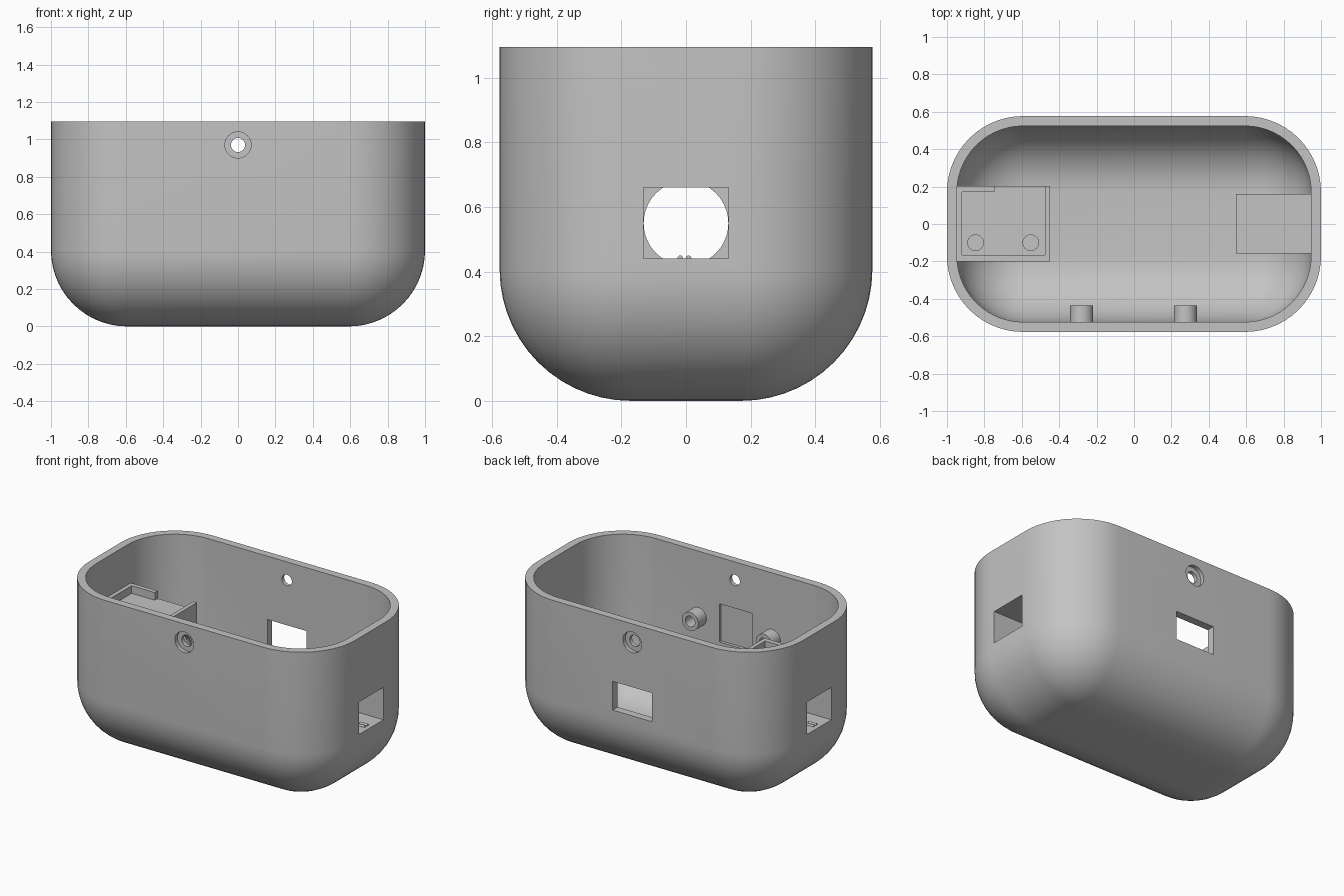
import bpy, bmesh
from math import sin, cos, pi, radians
from mathutils import Matrix, Vector

if "Cube" in bpy.data.objects:
    bpy.data.objects.remove(bpy.data.objects["Cube"])

CORE_X, CORE_Y, RADIUS = 0.593, 0.17, 0.407
WALL, HEIGHT, STEPS = 0.053, 1.095, 14

grey = bpy.data.materials.new("plain grey")
grey.use_nodes = True
grey.diffuse_color = (0.55, 0.55, 0.55, 1)
grey.node_tree.nodes["Principled BSDF"].inputs["Base Color"].default_value = grey.diffuse_color


def to_object(name, bm):
    bmesh.ops.recalc_face_normals(bm, faces=bm.faces)
    mesh = bpy.data.meshes.new(name)
    bm.to_mesh(mesh)
    bm.free()
    mesh.materials.append(grey)
    obj = bpy.data.objects.new(name, mesh)
    bpy.context.collection.objects.link(obj)
    return obj


def box(name, x, y, z):
    bm = bmesh.new()
    size = Vector((abs(x[1] - x[0]), y[1] - y[0], z[1] - z[0]))
    centre = Vector((sum(x), sum(y), sum(z))) / 2
    bmesh.ops.create_cube(bm, size=1, matrix=Matrix.Translation(centre) @ Matrix.Diagonal(size).to_4x4())
    return to_object(name, bm)


def rod(name, start, end, radius, sides=40):
    bm = bmesh.new()
    a, b = Vector(start), Vector(end)
    turn = (b - a).to_track_quat("Z", "Y").to_matrix().to_4x4()
    bmesh.ops.create_cone(bm, cap_ends=True, segments=sides, radius1=radius, radius2=radius,
                          depth=(b - a).length, matrix=Matrix.Translation((a + b) / 2) @ turn)
    return to_object(name, bm)


def cut(obj, cutters):
    bpy.context.view_layer.objects.active = obj
    for cutter in cutters:
        cutter.hide_render = True
        mod = obj.modifiers.new("cut", "BOOLEAN")
        mod.operation, mod.solver, mod.object = "DIFFERENCE", "EXACT", cutter
        bpy.ops.object.modifier_apply(modifier=mod.name)


def ring(bm, radius, z):
    verts = []
    for q, (sx, sy) in enumerate([(1, 1), (-1, 1), (-1, -1), (1, -1)]):
        for i in range(STEPS + 1):
            t = (q + i / STEPS) * pi / 2
            verts.append(bm.verts.new((sx * CORE_X + radius * cos(t), sy * CORE_Y + radius * sin(t), z)))
    return verts


# Tub shell: up the outside, over the rim and down the inside
bm = bmesh.new()
angles = [i * pi / 2 / STEPS for i in range(STEPS + 1)]
inner = RADIUS - WALL
levels = [(RADIUS * sin(t), RADIUS - RADIUS * cos(t)) for t in angles]
levels += [(RADIUS, HEIGHT), (inner, HEIGHT)]
levels += [(inner * sin(t), RADIUS - inner * cos(t)) for t in reversed(angles)]
rings = [ring(bm, r, z) for r, z in levels]
for low, high in zip(rings, rings[1:]):
    for i in range(len(low)):
        j = (i + 1) % len(low)
        bm.faces.new((low[i], low[j], high[j], high[i]))
bmesh.ops.remove_doubles(bm, verts=bm.verts, dist=0.0005)
bmesh.ops.holes_fill(bm, edges=[e for e in bm.edges if e.is_boundary], sides=0)
shell = to_object("tub_shell", bm)

cutters, solids = [], [shell]

# Screw holes with counterbores, front and back
for s in (-1, 1):
    outer = s * (CORE_Y + RADIUS)
    cutters.append(rod("screw_hole", (0, outer - s * 0.1, 0.97), (0, outer + s * 0.1, 0.97), 0.038))
    cutters.append(rod("counterbore", (0, outer - s * 0.027, 0.97), (0, outer + s * 0.1, 0.97), 0.07))

# Back window and shallow pocket inside the front wall
cutters.append(box("back_window", (-0.147, 0.147), (0.45, 0.7), (0.47, 0.665)))
cutters.append(box("front_pocket", (-0.133, 0.117), (-0.545, -0.45), (0.52, 0.78)))

# Side port openings
ports = {}
for s, end in ((1, 0.545), (-1, 0.45)):
    opening = box("port_opening", (s * (end + 0.025), s * 1.1), (-0.132, 0.132), (0.44, 0.66))
    port_hole = rod("port_hole", (s * (end - 0.05), 0, 0.55), (s * (end + 0.027), 0, 0.55), 0.131, 64)
    cutters.append(opening)
    ports[s] = [opening, port_hole]
cut(shell, cutters)

# Hollow port housing on the left-hand end
housing = box("port_housing", (0.545, 0.965), (-0.157, 0.16), (0.415, 0.685))
cut(housing, ports[1])

# Tray housing on the other end, with recess, open notch and peg holes
tray = box("tray_housing", (-0.965, -0.45), (-0.2, 0.203), (0.415, 0.822))
recess = [box("tray_recess", (-0.92, -0.477), (-0.167, 0.172), (0.77, 0.9)),
          box("tray_notch", (-0.745, -0.477), (0.1, 0.3), (0.77, 0.9))]
recess += [rod("peg_hole", (x, -0.1, 0.7), (x, -0.1, 0.9), 0.042) for x in (-0.847, -0.552)]
cut(tray, ports[-1] + recess)
solids += [housing, tray]

# Small ribs on each port floor
for s in (-1, 1):
    for y in (-0.018, 0.008):
        solids.append(rod("port_rib", (s * 0.91, y, 0.441), (s * 0.97, y, 0.441), 0.009, 16))

# Hollow standoffs on the inside of the front wall
for x in (-0.28, 0.275):
    post = rod("standoff", (x, -0.545, 0.65), (x, -0.437, 0.65), 0.062)
    bore = rod("standoff_bore", (x, -0.52, 0.65), (x, -0.4, 0.65), 0.036)
    cut(post, [bore])
    cutters.append(bore)
    solids.append(post)

# Remove the cutters and smooth the rounded surfaces
for obj in set(cutters + recess + ports[1] + ports[-1]):
    bpy.data.objects.remove(obj)
bpy.context.view_layer.update()
bpy.ops.object.select_all(action="DESELECT")
for obj in solids:
    obj.select_set(True)
bpy.context.view_layer.objects.active = shell
bpy.ops.object.shade_smooth_by_angle(angle=radians(30))
